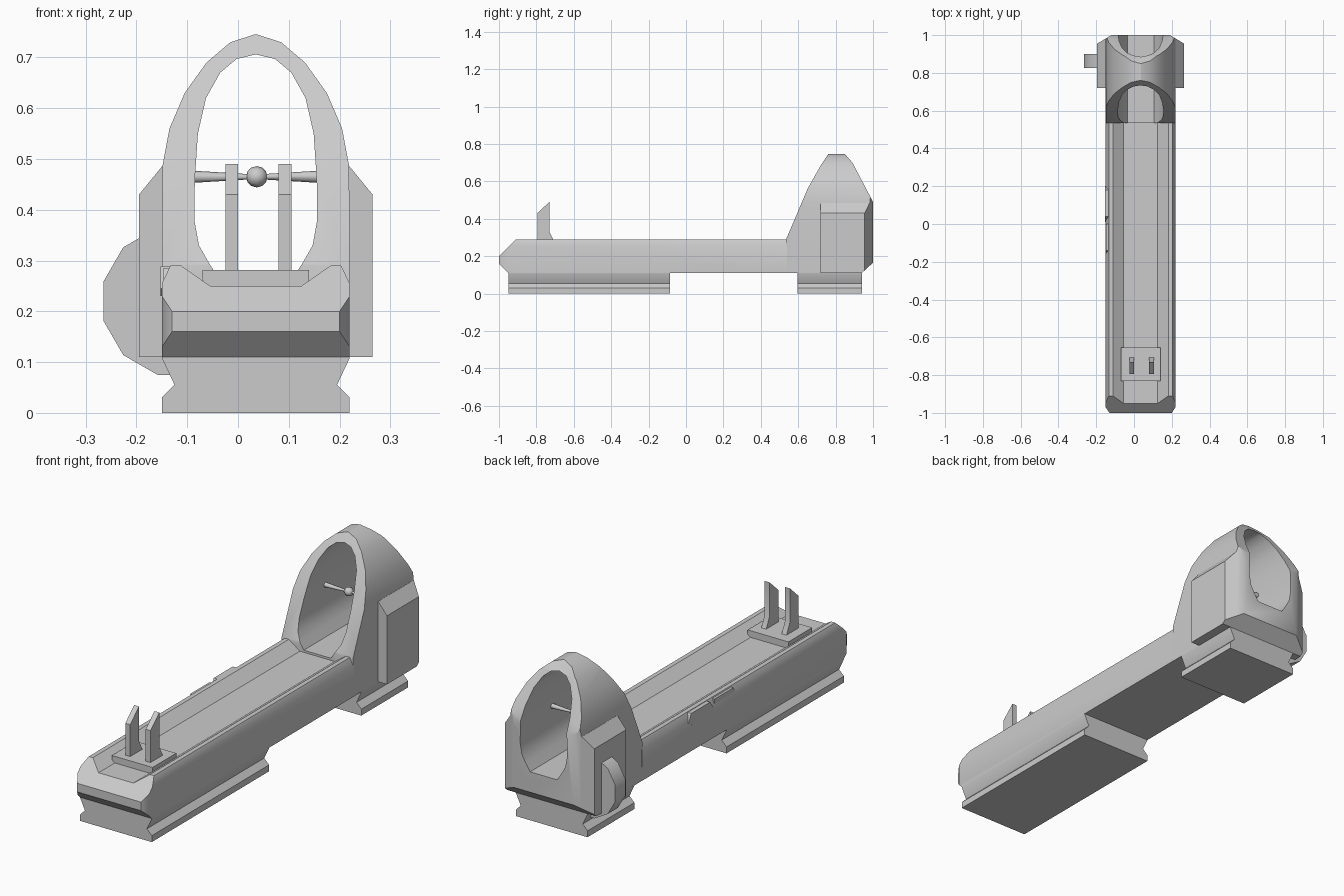
import bpy, bmesh, math
from mathutils import Matrix

if "Cube" in bpy.data.objects:
    bpy.data.objects.remove(bpy.data.objects["Cube"])

CX = 0.035  # symmetry line of the hull


def finish(name, bm, angle=35):
    bmesh.ops.recalc_face_normals(bm, faces=bm.faces)
    me = bpy.data.meshes.new(name)
    bm.to_mesh(me)
    bm.free()
    ob = bpy.data.objects.new(name, me)
    bpy.context.collection.objects.link(ob)
    smooth(ob, angle)
    return ob


def smooth(ob, angle=35):
    bpy.ops.object.select_all(action='DESELECT')
    ob.select_set(True)
    bpy.context.view_layer.objects.active = ob
    bpy.ops.object.shade_smooth_by_angle(angle=math.radians(angle))


def prism(name, pts, axis, a, b):
    """Extrude a 2D outline along one axis from a to b."""
    place = {'X': lambda p, t: (t, p[0], p[1]),
             'Y': lambda p, t: (p[0], t, p[1]),
             'Z': lambda p, t: (p[0], p[1], t)}[axis]
    bm = bmesh.new()
    lo = [bm.verts.new(place(p, a)) for p in pts]
    hi = [bm.verts.new(place(p, b)) for p in pts]
    bm.faces.new(lo)
    bm.faces.new(hi[::-1])
    n = len(pts)
    for i in range(n):
        j = (i + 1) % n
        bm.faces.new((lo[i], lo[j], hi[j], hi[i]))
    return finish(name, bm)


def mirrored(half):
    """Complete an outline given as (offset from centre, v), side to centre."""
    left = [(CX - o, v) for o, v in half]
    right = [(CX + o, v) for o, v in reversed(half) if o > 0]
    return left + right


def boolean(ob, cutter, op):
    m = ob.modifiers.new(op, 'BOOLEAN')
    m.operation, m.object, m.solver = op, cutter, 'EXACT'
    bpy.context.view_layer.objects.active = ob
    bpy.ops.object.modifier_apply(modifier=m.name)
    bpy.data.objects.remove(cutter)
    smooth(ob)


def trim(ob, pts, axis):
    boolean(ob, prism("cutter", pts, axis, -2, 2), 'INTERSECT')


# Long hull with a trough between two rims, trimmed to a sloped nose
hull = prism("hull", mirrored([(0.185, 0.05), (0.185, 0.255), (0.168, 0.29),
                               (0.147, 0.29), (0.09, 0.25)]), 'Y', -1.1, 0.54)
trim(hull, [(-0.8, 0.4), (-1, 0.2), (-1, 0.16), (-0.95, 0.11),
            (0.7, 0.11), (0.7, 0.4)], 'X')
trim(hull, mirrored([(0.3, 0.8), (0.3, -0.7), (0.185, -0.97), (0.165, -1.0)]), 'Z')

# Hood: arch trimmed by its side outline and chamfered plan
SIDE = [(0.535, 0.11), (0.535, 0.29), (0.65, 0.56), (0.72, 0.685), (0.76, 0.745),
        (0.85, 0.745), (0.89, 0.70), (1.0, 0.49), (1.0, 0.165), (0.94, 0.11)]
PLAN = mirrored([(0.23, 0.3), (0.23, 0.955), (0.155, 1.0)])
hood = prism("hood", mirrored([(0.185, 0.0), (0.184, 0.485), (0.170, 0.56),
                               (0.140, 0.63), (0.097, 0.69), (0.05, 0.73),
                               (0.0, 0.746)]), 'Y', 0.4, 1.1)
trim(hood, SIDE, 'X')
trim(hood, PLAN, 'Z')
tunnel = prism("tunnel", mirrored([(0.07, 0.26), (0.092, 0.295), (0.112, 0.33),
                                   (0.121, 0.38), (0.120, 0.46), (0.114, 0.55),
                                   (0.098, 0.62), (0.07, 0.67), (0.038, 0.697),
                                   (0.0, 0.706)]), 'Y', 0.3, 1.2)
boolean(hood, tunnel, 'DIFFERENCE')

# Side pods on the hood
for side, s in (("left", -1), ("right", 1)):
    pod = prism(side + "_pod", [(CX + s * o, z) for o, z in
                [(0.18, 0.05), (0.23, 0.05), (0.23, 0.43), (0.185, 0.485),
                 (0.18, 0.485)]], 'Y', 0.72, 1.1)
    trim(pod, SIDE, 'X')
    trim(pod, PLAN, 'Z')

# Feet with a pinched waist
waist = mirrored([(0.185, 0.0), (0.185, 0.03), (0.16, 0.055), (0.185, 0.108),
                  (0.185, 0.112)])
for name, a, b in (("front_foot", -0.95, -0.085), ("rear_foot", 0.595, 0.94)):
    prism(name, waist, 'Y', a, b)

# Wheel-like drum on the left pod
drum = [(-0.12 + 0.15 * math.cos(math.radians(15 + 30 * i)),
         0.22 + 0.15 * math.sin(math.radians(15 + 30 * i))) for i in range(12)]
# keep the drum out of the hood opening
drum = [(min(x, -0.1), z) for x, z in drum if x < -0.05]
prism("side_drum", drum, 'Y', 0.825, 0.90)

# Fork on the nose
prism("fork_plate", mirrored([(0.09, 0.24), (0.105, 0.262), (0.105, 0.281)]),
      'Y', -0.83, -0.655)
for side, x in (("left", -0.025), ("right", 0.08)):
    prism(side + "_prong", [(-0.795, 0.27), (-0.795, 0.43), (-0.73, 0.49),
                            (-0.73, 0.33), (-0.70, 0.27)], 'X', x, x + 0.025)

# Crossbar inside the hood: two tapered arms and a ball
for side, s in (("left", -1), ("right", 1)):
    bm = bmesh.new()
    bmesh.ops.create_cone(bm, cap_ends=True, segments=8, radius1=0.005,
                          radius2=0.012, depth=0.115,
                          matrix=Matrix.Translation((CX + s * 0.0675, 0.765, 0.465))
                          @ Matrix.Rotation(s * math.pi / 2, 4, 'Y'))
    finish(side + "_crossbar", bm, 50)
bm = bmesh.new()
bmesh.ops.create_uvsphere(bm, u_segments=8, v_segments=6, radius=0.021,
                          matrix=Matrix.Translation((CX + 0.002, 0.765, 0.465))
                          @ Matrix.Rotation(math.pi / 2, 4, 'Y'))
finish("crossbar_ball", bm, 60)

# Latch and slat on the left rim
prism("rim_latch", [(0.01, 0.245), (0.04, 0.23), (0.17, 0.23), (0.20, 0.25),
                    (0.18, 0.288), (0.04, 0.288)], 'X', -0.153, -0.12)
prism("rim_slat", [(-0.16, 0.25), (0.0, 0.25), (0.0, 0.285), (-0.14, 0.285)],
      'X', -0.147, -0.13)
